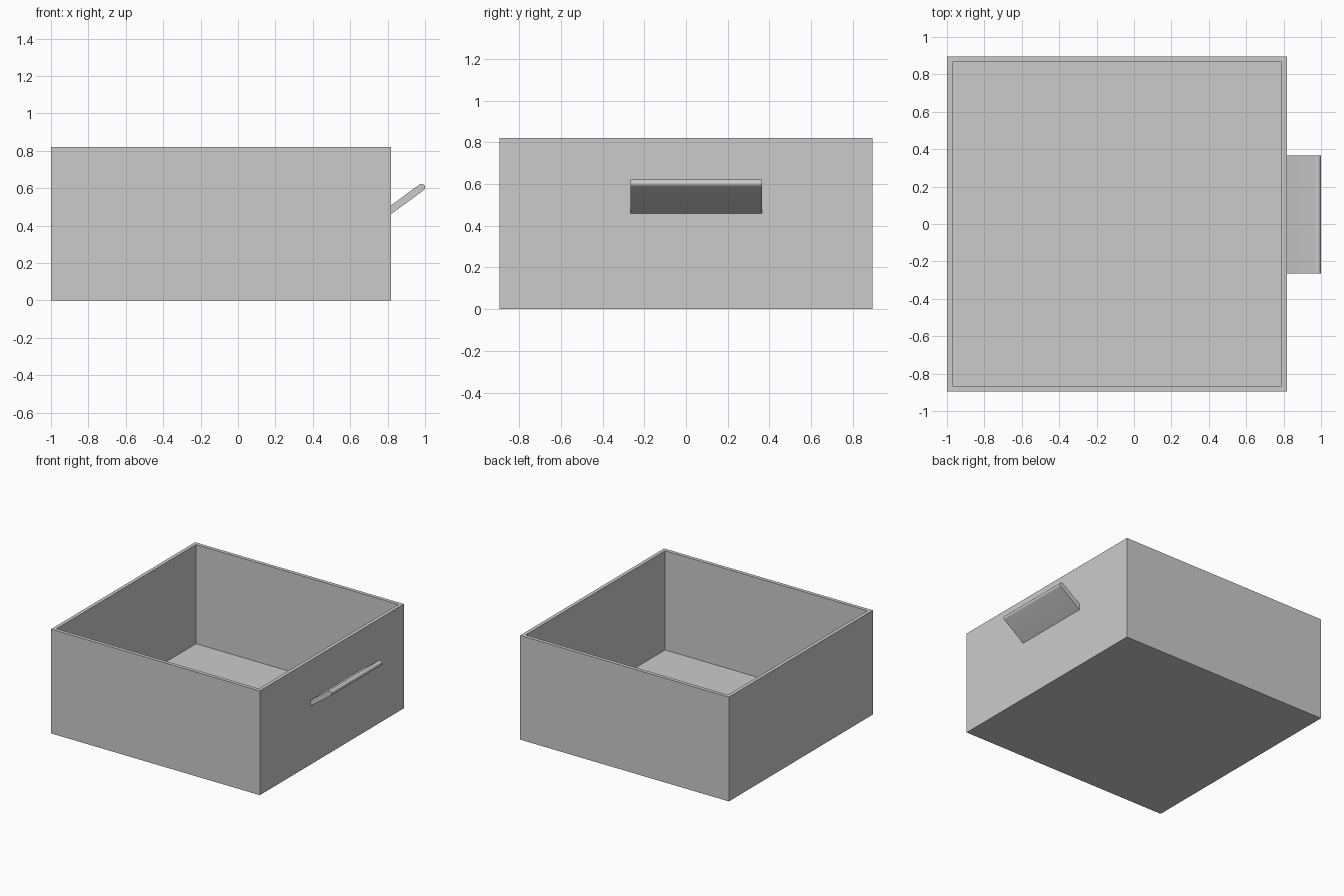
import bpy, bmesh, math
from mathutils import Vector

cube = bpy.data.objects.get("Cube")
if cube:
    bpy.data.objects.remove(cube, do_unlink=True)

# One plain grey for everything
grey = bpy.data.materials.new("plain_grey")
grey.use_nodes = True
colour = (0.6, 0.6, 0.6, 1)
grey.diffuse_color = colour
grey.node_tree.nodes["Principled BSDF"].inputs["Base Color"].default_value = colour


def add_object(name, bm):
    bmesh.ops.recalc_face_normals(bm, faces=bm.faces)
    mesh = bpy.data.meshes.new(name)
    bm.to_mesh(mesh)
    bm.free()
    mesh.materials.append(grey)
    obj = bpy.data.objects.new(name, mesh)
    bpy.context.collection.objects.link(obj)
    return obj


# Open box: inset the top of a block, then push the inset face down to the floor
left, right, half_depth, height, wall = -1.0, 0.817, 0.895, 0.82, 0.04
bm = bmesh.new()
bmesh.ops.create_cube(bm, size=1)
for v in bm.verts:
    v.co = ((left + right) / 2 + v.co.x * (right - left),
            v.co.y * 2 * half_depth,
            (v.co.z + 0.5) * height)
top = max(bm.faces, key=lambda f: f.calc_center_median().z)
bmesh.ops.inset_region(bm, faces=[top], thickness=wall)
well = bmesh.ops.extrude_discrete_faces(bm, faces=[top])["faces"][0]
bmesh.ops.translate(bm, verts=well.verts, vec=(0, 0, wall - height))
add_object("open_box", bm)

# Handle: sloping plate with a rounded outer lip
radius, slope, steps = 0.019, math.radians(36.3), 12
front_y, back_y = -0.265, 0.365
tip = Vector((0.981, 0, 0.604))
root_z = tip.z - (tip.x - right) * math.tan(slope)
half_cut = radius / math.cos(slope)
profile = [Vector((right, 0, root_z - half_cut))]
for i in range(steps + 1):
    a = slope - math.pi / 2 + math.pi * i / steps
    profile.append(tip + radius * Vector((math.cos(a), 0, math.sin(a))))
profile.append(Vector((right, 0, root_z + half_cut)))

bm = bmesh.new()
end = bm.faces.new([bm.verts.new((p.x, front_y, p.z)) for p in profile])
extruded = bmesh.ops.extrude_face_region(bm, geom=[end])["geom"]
bmesh.ops.translate(bm, vec=(0, back_y - front_y, 0),
                    verts=[g for g in extruded if isinstance(g, bmesh.types.BMVert)])
handle = add_object("handle", bm)
bpy.ops.object.select_all(action="DESELECT")
handle.select_set(True)
bpy.context.view_layer.objects.active = handle
bpy.ops.object.shade_smooth_by_angle(angle=math.radians(30))
